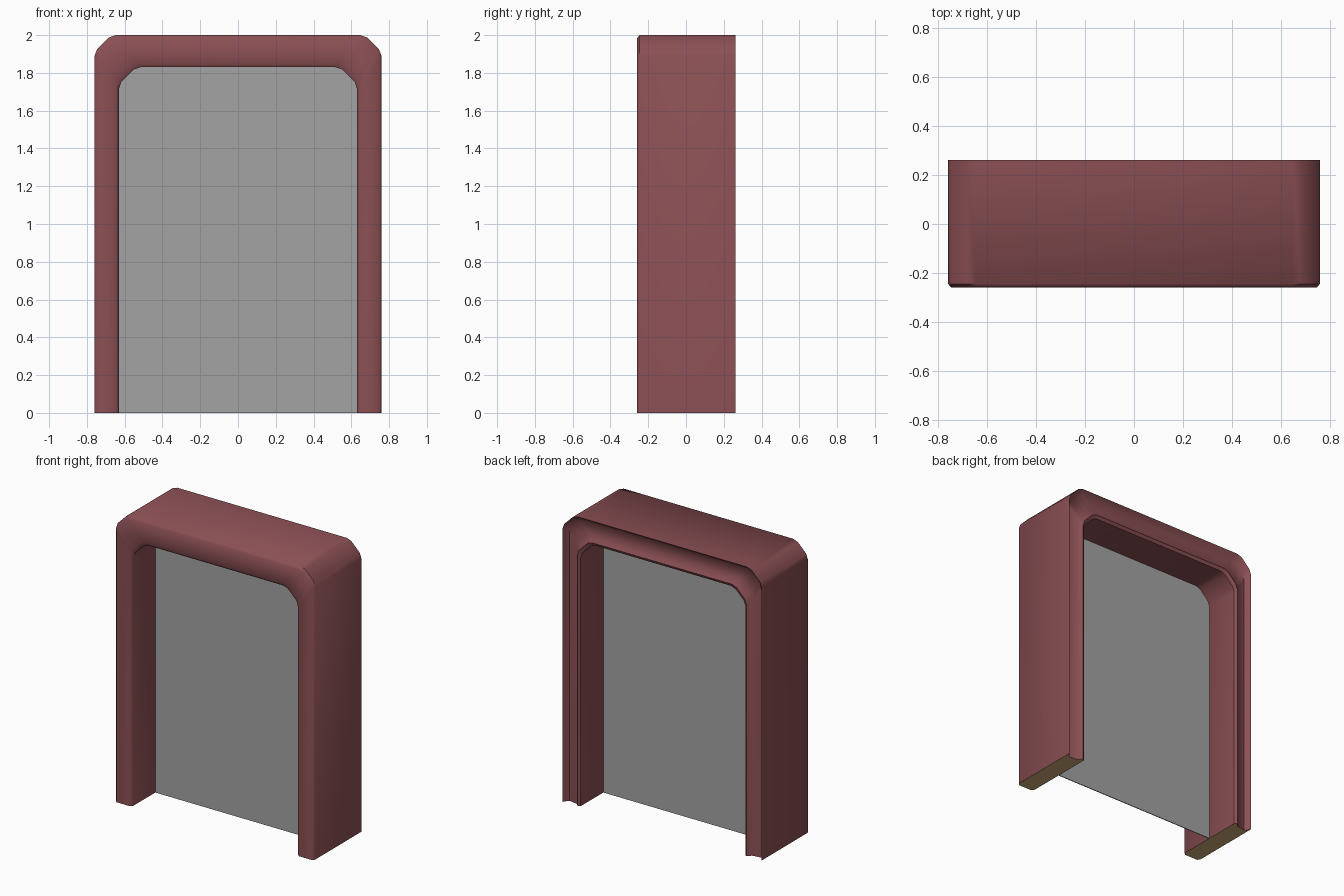
import bpy, bmesh, math

if "Cube" in bpy.data.objects:
    bpy.data.objects.remove(bpy.data.objects["Cube"])


def material(name, rgb):
    m = bpy.data.materials.new(name)
    m.diffuse_color = (*rgb, 1)
    m.use_nodes = True
    m.node_tree.nodes["Principled BSDF"].inputs["Base Color"].default_value = m.diffuse_color
    return m


red = material("dusty_red", (0.26, 0.08, 0.09))
tan = material("tan_base", (0.6, 0.41, 0.19))
grey = material("panel_grey", (0.37, 0.37, 0.37))


def arch(half, top, cut):
    """Door outline from left foot to right foot with softened cut corners."""
    s = 0.018
    right = [(half - cut - s, top), (half - cut + s, top - s * 0.7),
             (half - s * 0.7, top - cut + s), (half, top - cut - s), (half, 0)]
    return [(-x, z) for x, z in reversed(right)] + right


def make_object(name, bm, mats):
    bmesh.ops.recalc_face_normals(bm, faces=bm.faces)
    me = bpy.data.meshes.new(name)
    bm.to_mesh(me)
    bm.free()
    ob = bpy.data.objects.new(name, me)
    bpy.context.collection.objects.link(ob)
    for m in mats:
        me.materials.append(m)
    return ob


outer = arch(0.76, 2.0, 0.095)
inner = arch(0.63, 1.83, 0.095)

# Door frame: cross-section (0 = outer edge, 1 = inner edge; depth) swept along the arch
section = [(0, -0.245), (0.1, -0.26), (0.87, -0.26), (1, -0.245),
           (1, 0.25), (0.88, 0.262), (0.7, 0.235), (0.2, 0.225), (0, 0.262)]
bm = bmesh.new()
rings = []
for (xo, zo), (xi, zi) in zip(outer, inner):
    rings.append([bm.verts.new((xo + (xi - xo) * t, y, zo + (zi - zo) * t))
                  for t, y in section])
n = len(section)
for a, b in zip(rings, rings[1:]):
    for k in range(n):
        bm.faces.new((a[k], a[(k + 1) % n], b[(k + 1) % n], b[k]))
# Tan undersides of the two legs
for ring in (rings[0], rings[-1]):
    bm.faces.new(ring).material_index = 1
frame = make_object("door_frame", bm, [red, tan])
bpy.context.view_layer.objects.active = frame
frame.select_set(True)
bpy.ops.object.shade_smooth_by_angle(angle=math.radians(50))

# Thin grey door panel in the middle of the frame depth
bm = bmesh.new()
front = [bm.verts.new((x, -0.003, z)) for x, z in inner]
back = [bm.verts.new((x, 0.003, z)) for x, z in inner]
bm.faces.new(front)
bm.faces.new(back[::-1])
for i in range(len(inner)):
    j = (i + 1) % len(inner)
    bm.faces.new((front[i], back[i], back[j], front[j]))
make_object("door_panel", bm, [grey])
